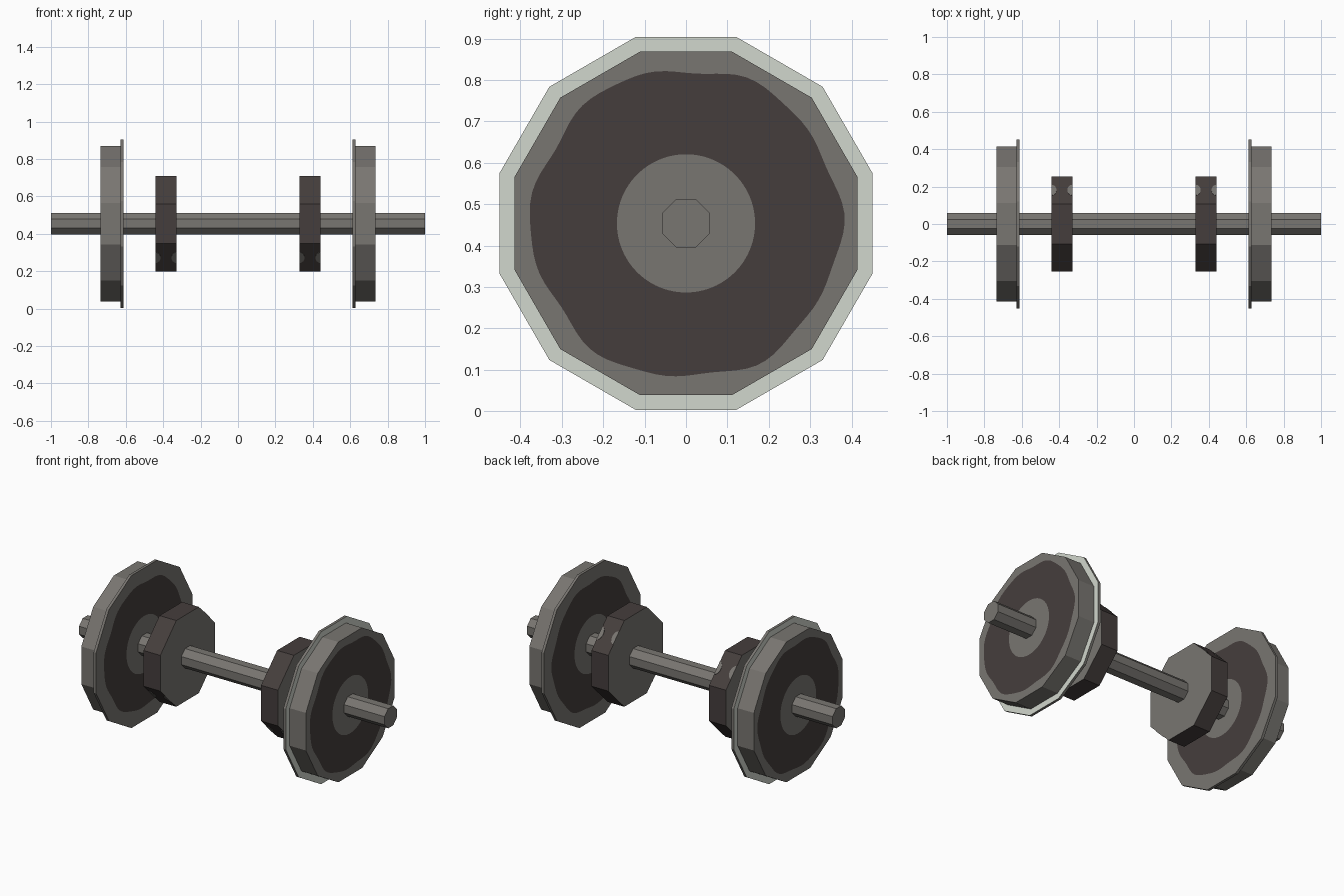
import bpy, bmesh, math
from mathutils import Vector

if "Cube" in bpy.data.objects:
    bpy.data.objects.remove(bpy.data.objects["Cube"])

CZ = 0.4535          # axle height
N = 96               # samples per ring (multiple of 12 and 8)


def mat(name, col):
    m = bpy.data.materials.new(name)
    m.diffuse_color = (*col, 1)
    m.use_nodes = True
    m.node_tree.nodes["Principled BSDF"].inputs["Base Color"].default_value = m.diffuse_color
    return m


STEEL = mat("grey_steel", (0.19, 0.18, 0.165))
GRIME = mat("dark_brown_grime", (0.060, 0.048, 0.046))
WORN = mat("pale_worn_metal", (0.64, 0.68, 0.61))


def finish(bm, name, mats, mirror=True):
    bmesh.ops.recalc_face_normals(bm, faces=bm.faces)
    me = bpy.data.meshes.new(name)
    bm.to_mesh(me)
    bm.free()
    for m in mats:
        me.materials.append(m)
    ob = bpy.data.objects.new(name, me)
    bpy.context.collection.objects.link(ob)
    ob.location.z = CZ
    if mirror:
        ob.modifiers.new("mirror", 'MIRROR').use_axis[0] = True
    return ob


def poly(apothem, sides):
    """Radius function of a regular polygon with a flat on top."""
    step = 2 * math.pi / sides
    return lambda a: apothem / math.cos((a + step / 2) % step - step / 2)


def lathe(name, rings, n, mats, mirror=True):
    """rings: (x, radius function, material of the band that follows)."""
    bm = bmesh.new()
    off = 0 if n == N else math.pi / n
    loops = []
    for x, rf, _ in rings:
        angs = [2 * math.pi * i / n + off for i in range(n)]
        loops.append([bm.verts.new((x, rf(a) * math.cos(a), rf(a) * math.sin(a))) for a in angs])
    for k in range(len(loops) - 1):
        for i in range(n):
            j = (i + 1) % n
            f = bm.faces.new((loops[k][i], loops[k][j], loops[k + 1][j], loops[k + 1][i]))
            f.material_index = rings[k][2]
    bm.faces.new(loops[0])
    bm.faces.new(loops[-1])
    return finish(bm, name, mats, mirror)


# Wheels: twelve-sided tread and flange, grimy band with a wavy edge on both faces
flange, tread = poly(0.451, 12), poly(0.415, 12)


def hub(a):
    return 0.167


def wavy(a):
    return 0.373 + 0.007 * math.cos(6 * a) + 0.004 * math.sin(11 * a + 1)


lathe("wheels", [
    (0.613, hub, 1), (0.613, wavy, 0), (0.613, flange, 0),
    (0.629, flange, 2), (0.629, tread, 0),
    (0.735, tread, 0), (0.735, wavy, 1), (0.735, hub, 0)],
    N, [STEEL, GRIME, WORN])

# Octagonal brake discs with grimy rims
disc = poly(0.255, 8)
lathe("brake_discs", [(0.33, disc, 1), (0.44, disc, 0)], 8, [STEEL, GRIME])

# Octagonal axle
rod = poly(0.058, 8)
lathe("axle", [(-1, rod, 0), (1, rod, 0)], 8, [STEEL], mirror=False)

# Small half-round worn spots on two slanted rim faces of the discs
bm = bmesh.new()
for s in (1, -1):
    normal = Vector((0, s, s)).normalized()
    along = Vector((0, -s, s)).normalized()
    for x, d in ((0.33, 1), (0.44, -1)):
        pts = []
        for i in range(9):
            t = math.pi * (i / 8 - 0.5)
            pts.append(Vector((x + d * 0.026 * math.cos(t), 0, 0))
                       + along * 0.04 * math.sin(t))
        lo = [bm.verts.new(p + normal * 0.254) for p in pts]
        hi = [bm.verts.new(p + normal * 0.257) for p in pts]
        bm.faces.new(lo)
        bm.faces.new(hi)
        for i in range(9):
            j = (i + 1) % 9
            bm.faces.new((lo[i], lo[j], hi[j], hi[i]))
finish(bm, "disc_rim_spots", [STEEL])
